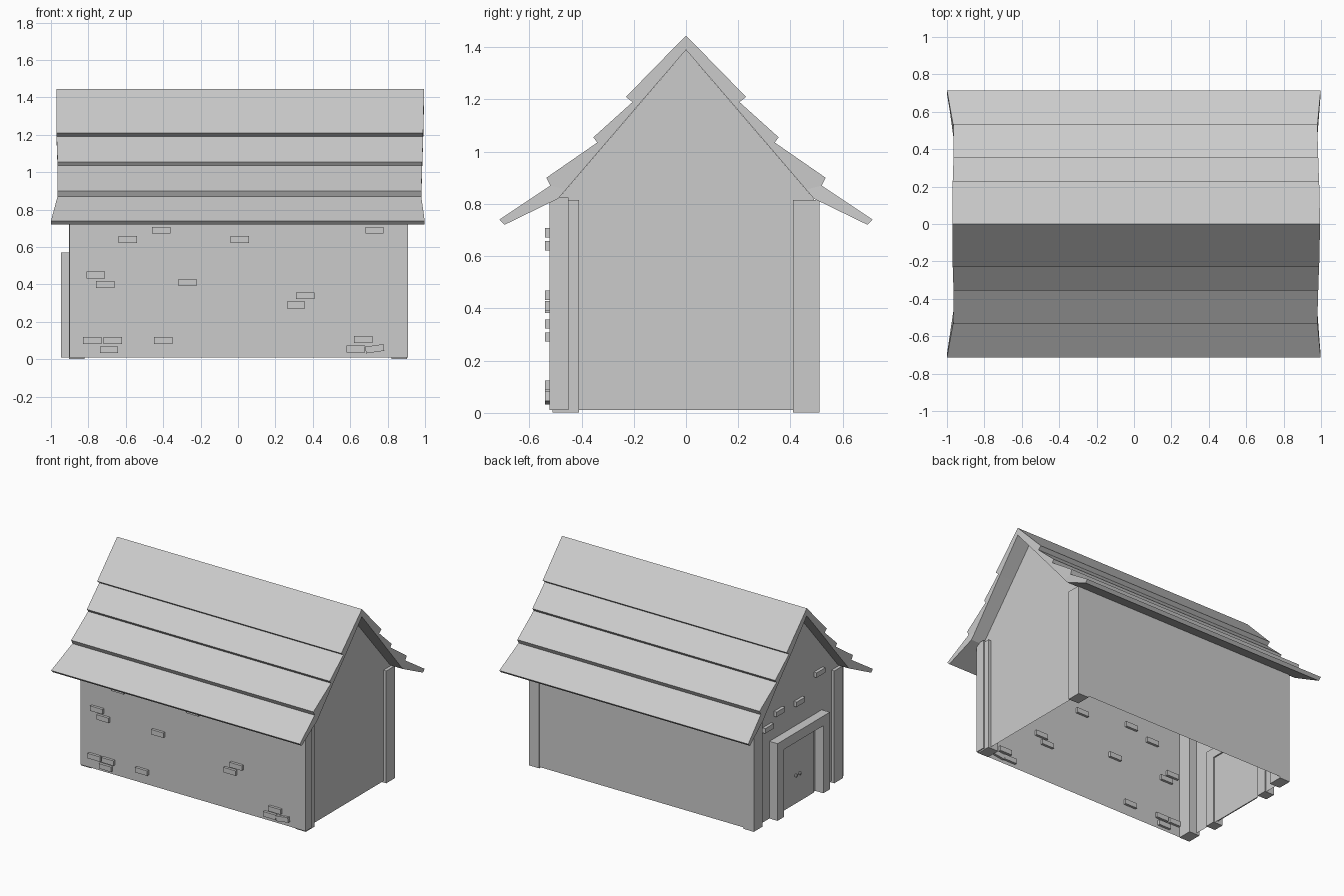
import bpy, bmesh, math
from mathutils import Matrix, Vector

cube = bpy.data.objects.get("Cube")
if cube:
    bpy.data.objects.remove(cube, do_unlink=True)

GREY = (0.6, 0.6, 0.6, 1)
stone = bpy.data.materials.new("plain_grey")
stone.use_nodes = True
stone.diffuse_color = GREY
stone.node_tree.nodes["Principled BSDF"].inputs["Base Color"].default_value = GREY


def finish(name, bm, closed=True):
    if closed:
        bmesh.ops.recalc_face_normals(bm, faces=bm.faces[:])
    mesh = bpy.data.meshes.new(name)
    bm.to_mesh(mesh)
    bm.free()
    mesh.materials.append(stone)
    obj = bpy.data.objects.new(name, mesh)
    bpy.context.scene.collection.objects.link(obj)
    return obj


def box(name, low, high, tilt=0):
    """Box between two corners, optionally tilted about the y axis."""
    low, high = Vector(low), Vector(high)
    bm = bmesh.new()
    bmesh.ops.create_cube(bm, size=1, matrix=Matrix.Translation((low + high) / 2)
                          @ Matrix.Rotation(tilt, 4, 'Y')
                          @ Matrix.Diagonal((*(high - low), 1)))
    return finish(name, bm)


def sheet(name, points, outward):
    """Single flat wall face turned towards the outward direction."""
    bm = bmesh.new()
    face = bm.faces.new([bm.verts.new(p) for p in points])
    face.normal_update()
    if face.normal.dot(Vector(outward)) < 0:
        face.normal_flip()
    return finish(name, bm, closed=False)


def roof_row(name, section, ends, side):
    """Prism along x; ends holds the (left, right) x for each section point."""
    bm = bmesh.new()
    loops = [[bm.verts.new((e[k], side * y, z)) for (y, z), e in zip(section, ends)]
             for k in (0, 1)]
    n = len(section)
    for loop in loops:
        bm.faces.new(loop)
    for i in range(n):
        j = (i + 1) % n
        bm.faces.new((loops[0][i], loops[0][j], loops[1][j], loops[1][i]))
    return finish(name, bm)


# Walls: an open shell with no floor
EAVE, BASE, APEX = 0.82, 0.01, 1.39
for name, y in (("front_wall", -0.522), ("back_wall", 0.511)):
    sheet(name, [(-0.9, y, BASE), (0.9, y, BASE), (0.9, y, EAVE), (-0.9, y, EAVE)], (0, y, 0))
for name, x in (("left_gable", 0.88), ("right_gable", -0.88)):
    sheet(name, [(x, -0.51, BASE), (x, 0.51, BASE), (x, 0.49, EAVE),
                 (x, 0, APEX), (x, -0.49, EAVE), (x, -0.51, BASE + 0.4)], (x, 0, 0))

# Corner posts
for sx in (-1, 1):
    for sy in (-1, 1):
        xs = sorted((sx * 0.82, sx * 0.903))
        ys = sorted((sy * 0.41, sy * 0.512))
        box("corner_post", (xs[0], ys[0], 0), (xs[1], ys[1], 0.815))
box("front_corner_casing", (0.81, -0.523, BASE), (0.91, -0.45, 0.825))

# Roof: four overlapping rows on each slope
starts = [(0, 1.445), (0.205, 1.19), (0.34, 1.035), (0.52, 0.87)]
lips = [((0.23, 1.21), (0.205, 1.19)), ((0.355, 1.055), (0.34, 1.035)),
        ((0.535, 0.9), (0.52, 0.87)), ((0.715, 0.74), (0.695, 0.72))]
under = [(0, 1.39), (0.19, 1.17), (0.31, 1.03), (0.46, 0.855)]
edge = [(-0.97, 0.995), (-0.97, 0.99), (-0.965, 0.985), (-0.965, 0.98), (-1, 0.998)]
for side in (-1, 1):
    for i in range(4):
        section = [starts[i], *lips[i]]
        ends = [edge[i], edge[i + 1], edge[i + 1]]
        if i < 3:
            section.append(under[i + 1])
            ends.append(edge[i + 1])
        else:
            section.append((0.49, EAVE))
            ends.append(edge[i])
        section.append(under[i])
        ends.append(edge[i])
        roof_row("roof_row", section, ends, side)

# Doorway on the end wall
for sy in (-1, 1):
    ys = sorted((sy * 0.225, sy * 0.3))
    box("door_jamb", (-0.945, ys[0], BASE), (-0.87, ys[1], 0.5))
box("door_lintel", (-0.945, -0.3, 0.5), (-0.87, 0.3, 0.57))
box("door_panel", (-0.888, -0.2, BASE), (-0.88, 0.2, 0.47))
for y in (-0.022, 0.022):
    bm = bmesh.new()
    bmesh.ops.create_icosphere(bm, subdivisions=1, radius=0.013,
                               matrix=Matrix.Translation((-0.9, y, 0.22)))
    finish("door_knob", bm)

# Loose bricks standing out of the front wall
bricks = [(-0.59, 0.64), (-0.41, 0.69), (0.01, 0.64), (0.73, 0.69), (-0.76, 0.45),
          (-0.71, 0.4), (-0.27, 0.41), (0.36, 0.34), (0.31, 0.29), (-0.78, 0.1),
          (-0.67, 0.1), (-0.69, 0.05), (-0.4, 0.1), (0.67, 0.105), (0.63, 0.055)]
for x, z in bricks:
    box("front_brick", (x - 0.049, -0.541, z - 0.018), (x + 0.049, -0.505, z + 0.018))
box("tilted_brick", (0.682, -0.541, 0.038), (0.78, -0.505, 0.074), tilt=math.radians(-8))

# Bricks above the door
for y, z in ((0.33, 0.68), (0.2, 0.75), (-0.03, 0.735), (-0.26, 0.86)):
    box("gable_brick", (-0.902, y - 0.049, z - 0.018), (-0.865, y + 0.049, z + 0.018))
